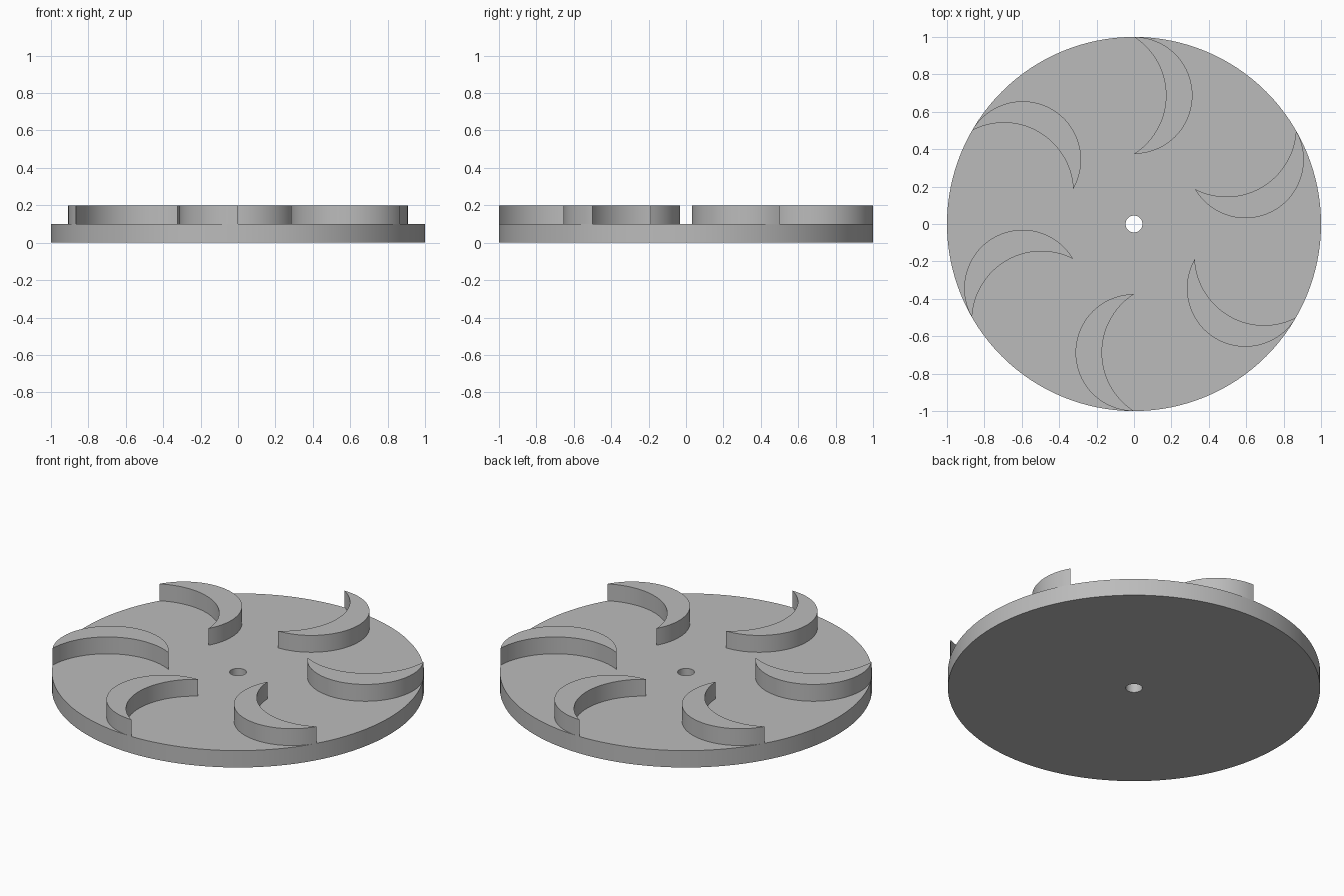
import bpy, bmesh, math
from mathutils import Matrix

if "Cube" in bpy.data.objects:
    bpy.data.objects.remove(bpy.data.objects["Cube"])

BASE_TOP, BLADE_TOP = 0.10, 0.20
INNER, OUTER, HOLE = 0.375, 1.0, 0.045
SEGMENTS = 128

grey = bpy.data.materials.new("plain grey")
grey.diffuse_color = (0.5, 0.5, 0.5, 1)
grey.use_nodes = True
grey.node_tree.nodes["Principled BSDF"].inputs["Base Color"].default_value = grey.diffuse_color


def finish(bm, name):
    bmesh.ops.recalc_face_normals(bm, faces=bm.faces)
    mesh = bpy.data.meshes.new(name)
    bm.to_mesh(mesh)
    bm.free()
    mesh.materials.append(grey)
    obj = bpy.data.objects.new(name, mesh)
    bpy.context.collection.objects.link(obj)
    bpy.ops.object.select_all(action='DESELECT')
    obj.select_set(True)
    bpy.context.view_layer.objects.active = obj
    bpy.ops.object.shade_smooth_by_angle(angle=math.radians(30))
    return obj


def arc(sagitta, n=40):
    """Points of an arc bulging to +x from the inner tip to the outer tip."""
    half, mid = (OUTER - INNER) / 2, (OUTER + INNER) / 2
    r = (half * half + sagitta * sagitta) / (2 * sagitta)
    a = math.acos((r - sagitta) / r)
    angles = [-a + 2 * a * i / n for i in range(n + 1)]
    return [(sagitta - r + r * math.cos(t), mid + r * math.sin(t)) for t in angles]


# Round base plate with centre bore: a rectangular section revolved about z
bm = bmesh.new()
section = [(HOLE, 0), (OUTER, 0), (OUTER, BASE_TOP), (HOLE, BASE_TOP)]
verts = [bm.verts.new((x, 0, z)) for x, z in section]
edges = [bm.edges.new((verts[i], verts[(i + 1) % 4])) for i in range(4)]
bmesh.ops.spin(bm, geom=verts + edges, cent=(0, 0, 0), axis=(0, 0, 1),
               angle=math.tau, steps=SEGMENTS)
bmesh.ops.remove_doubles(bm, verts=bm.verts, dist=1e-4)
finish(bm, "base_plate")

# Six crescent blades standing on the plate
outline = arc(0.3125) + arc(0.171)[-2:0:-1]
for k in range(6):
    bm = bmesh.new()
    face = bm.faces.new([bm.verts.new((x, y, BASE_TOP)) for x, y in outline])
    top = bmesh.ops.extrude_face_region(bm, geom=[face])["geom"]
    bmesh.ops.translate(bm, vec=(0, 0, BLADE_TOP - BASE_TOP),
                        verts=[g for g in top if isinstance(g, bmesh.types.BMVert)])
    # the blade rests on the plate, so its hidden underside is left open
    bmesh.ops.delete(bm, geom=[f for f in bm.faces
                               if all(v.co.z < BASE_TOP + 1e-4 for v in f.verts)],
                     context='FACES_ONLY')
    bmesh.ops.transform(bm, matrix=Matrix.Rotation(k * math.pi / 3, 4, 'Z'), verts=bm.verts)
    finish(bm, f"blade_{k + 1}")
